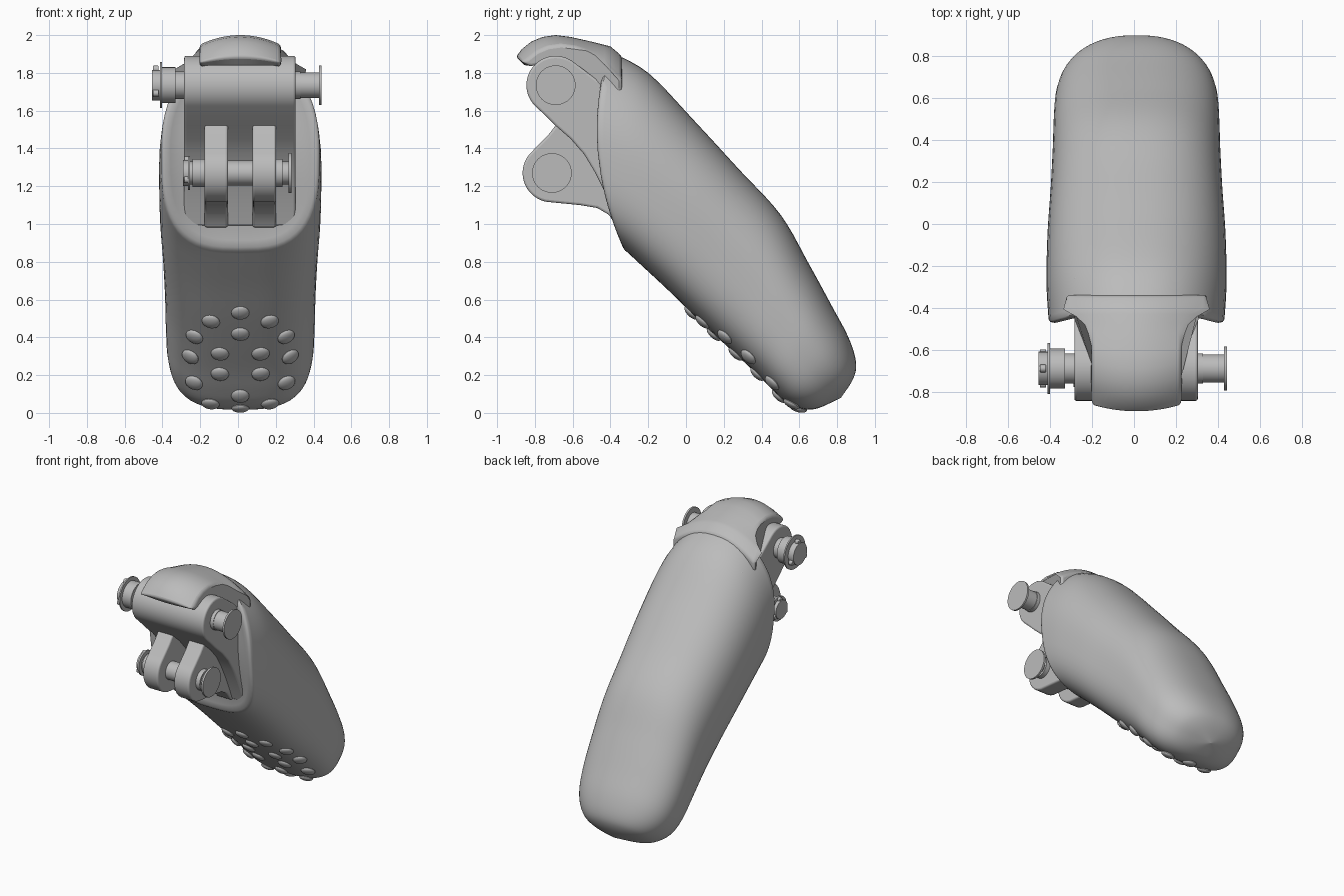
import bpy, bmesh, math
from mathutils import Vector
from mathutils.bvhtree import BVHTree

if "Cube" in bpy.data.objects:
    bpy.data.objects.remove(bpy.data.objects["Cube"])

CX = 0.012  # centre plane of the symmetric parts
grey = bpy.data.materials.new("plain_grey")
grey.use_nodes = True
grey.diffuse_color = (0.5, 0.5, 0.5, 1)
grey.node_tree.nodes["Principled BSDF"].inputs["Base Color"].default_value = grey.diffuse_color


def add_object(name, verts, faces, bevel=0.0, angle=35):
    mesh = bpy.data.meshes.new(name)
    mesh.from_pydata([tuple(v) for v in verts], [], faces)
    bm = bmesh.new()
    bm.from_mesh(mesh)
    bmesh.ops.recalc_face_normals(bm, faces=bm.faces)
    bm.to_mesh(mesh)
    bm.free()
    mesh.materials.append(grey)
    ob = bpy.data.objects.new(name, mesh)
    bpy.context.collection.objects.link(ob)
    if bevel:
        mod = ob.modifiers.new("rounded_edges", "BEVEL")
        mod.width, mod.segments = bevel, 3
        mod.limit_method = "ANGLE"
        mod.angle_limit = math.radians(40)
    bpy.ops.object.select_all(action="DESELECT")
    ob.select_set(True)
    bpy.context.view_layer.objects.active = ob
    bpy.ops.object.shade_smooth_by_angle(angle=math.radians(angle))
    return ob


def loft(rings, caps=True):
    """Verts and faces of a tube through closed rings of equal length."""
    n = len(rings[0])
    verts = [v for ring in rings for v in ring]
    faces = [(i * n + j, i * n + (j + 1) % n, (i + 1) * n + (j + 1) % n, (i + 1) * n + j)
             for i in range(len(rings) - 1) for j in range(n)]
    if caps:
        faces += [tuple(range(n))[::-1], tuple(range(len(verts) - n, len(verts)))]
    return verts, faces


def arc(cy, cz, r, start, end, steps=24):
    angles = [math.radians(start + (end - start) * i / steps) for i in range(steps + 1)]
    return [(cy + r * math.cos(a), cz + r * math.sin(a)) for a in angles]


def plate(name, profile, x0, x1, bevel):
    return add_object(name, *loft([[(x, y, z) for y, z in profile] for x in (x0, x1)]), bevel)


def turned(name, y, z, steps, sides=40):
    """Round part along x from (x, radius) steps."""
    rings = [[(x, y + r * math.cos(k * math.tau / sides), z + r * math.sin(k * math.tau / sides))
              for k in range(sides)] for x, r in steps]
    return add_object(name, *loft(rings))


# Body: back point, front point, half width and forward bow of each section
stations = [
    (-0.40, 1.91, -0.31, 0.85, 0.42, 0.10),
    (-0.20, 1.80, -0.24, 0.785, 0.43, 0.06),
    (0.05, 1.54, -0.10, 0.655, 0.425, 0.02),
    (0.28, 1.29, 0.06, 0.50, 0.41, 0),
    (0.50, 1.05, 0.22, 0.35, 0.40, 0),
    (0.65, 0.79, 0.36, 0.22, 0.395, 0),
    (0.77, 0.57, 0.46, 0.12, 0.385, 0),
    (0.86, 0.40, 0.54, 0.05, 0.35, 0),
    (0.90, 0.27, 0.62, 0.02, 0.28, 0),
    (0.885, 0.18, 0.70, 0.025, 0.18, 0),
    (0.82, 0.08, 0.82, 0.08, 0.002, 0),
]


def smooth_stations(pts, steps=5):
    out = []
    for i in range(len(pts) - 1):
        a, b, c, d = (pts[min(max(i + k, 0), len(pts) - 1)] for k in (-1, 0, 1, 2))
        for s in range(steps):
            t = s / steps
            out.append([q + 0.5 * t * (r - p + t * (2 * p - 5 * q + 4 * r - w + t * (3 * (q - r) + w - p)))
                        for p, q, r, w in zip(a, b, c, d)])
    return out + [pts[-1]]


def section(st, scale=1.0, shift=0.0, n=56):
    back, front = Vector((CX, st[0], st[1])), Vector((CX, st[2], st[3]))
    mid, half = (back + front) / 2, (back - front) / 2
    ring = []
    for k in range(n):
        a = k * math.tau / n
        c, s = math.cos(a), math.sin(a)
        power = 2 / (2.3 if c > 0 else 3.0)
        t = math.copysign(abs(c) ** power, c) * scale
        x = math.copysign(abs(s) ** power, s) * scale * st[4]
        ring.append(mid + half * t + Vector((x, shift - st[5] * (1 - t * t), 0)))
    return ring


rim = stations[0]
rings = [section(rim, 0.05, 0.03), section(rim, 0.5, 0.03), section(rim, 0.78, 0.02),
         section(rim, 0.88, 0.0), section(rim, 0.95, -0.012), section(rim, 0.985, -0.008)]
rings += [section(st) for st in smooth_stations(stations)]
body_verts, body_faces = loft(rings)
add_object("finger_body", body_verts, body_faces, angle=50)

# Grip bumps on the pad, seated on the body surface
surface = BVHTree.FromPolygons(body_verts, body_faces)
bumps = [(0, 0.535), (0.155, 0.485), (0, 0.425), (0.25, 0.39), (0.107, 0.32), (0.277, 0.28),
         (0.107, 0.215), (0.247, 0.155), (0, 0.105), (0.157, 0.055), (0, 0.025)]
for dx, z in bumps:
    for side in ((1, -1) if dx else (1,)):
        spot, normal, _, _ = surface.find_nearest(Vector((CX + side * dx, 0.6 - (z - 0.02) * 1.1, z)))
        turn = normal.to_track_quat("Z", "Y")
        dome = [[spot + turn @ Vector((0.048 * math.cos(e) * math.cos(k * math.tau / 20),
                                       0.048 * math.cos(e) * math.sin(k * math.tau / 20),
                                       0.022 * math.sin(e))) for k in range(20)]
                for e in (math.radians(d) for d in range(-85, 86, 17))]
        add_object("grip_bump", *loft(dome))

# Hood over the knuckle: y, z and how strongly the point follows the crown
hood = [(-0.90, 1.885, 0.6), (-0.87, 1.925, 1), (-0.82, 1.965, 1), (-0.76, 1.99, 1), (-0.69, 2.0, 1),
        (-0.61, 1.99, 1), (-0.52, 1.97, 1), (-0.47, 1.958, 1), (-0.43, 1.948, 1), (-0.40, 1.94, 1),
        (-0.34, 1.89, 1), (-0.34, 1.70, 0), (-0.40, 1.70, 0), (-0.43, 1.70, 0), (-0.47, 1.73, 0),
        (-0.55, 1.79, 0), (-0.70, 1.87, 0), (-0.80, 1.855, 0.2), (-0.85, 1.835, 0)]
rings = []
for i in range(17):
    u = i / 8 - 1
    ring = []
    for y, z, crown in hood:
        flare = min(max((y + 0.52) / 0.12, 0), 1) ** 2 * 0.12
        x = u * (0.215 + flare)
        ring.append((CX + x, y + 0.03 * u * u * (y < -0.6), z - 1.1 * x * x * crown))
    rings.append(ring)
add_object("knuckle_hood", *loft(rings), bevel=0.015, angle=45)

# Knuckle block with the round upper barrel
knuckle = arc(-0.69, 1.735, 0.155, 55, 225) + [
    (-0.74, 1.57), (-0.69, 1.52), (-0.61, 1.45), (-0.54, 1.37), (-0.48, 1.27),
    (-0.43, 1.17), (-0.39, 1.08), (-0.355, 0.99), (-0.25, 1.0), (-0.25, 1.72), (-0.44, 1.74)]
plate("knuckle_block", knuckle, -0.285, 0.305, 0.012)

# Pair of lower lugs
lug = arc(-0.71, 1.27, 0.155, 138, 260) + [
    (-0.56, 1.10), (-0.47, 1.085), (-0.41, 1.05), (-0.36, 0.98), (-0.28, 1.0), (-0.28, 1.4),
    (-0.58, 1.53), (-0.68, 1.535), (-0.73, 1.47)]
for side in (-1, 1):
    inner, outer = CX + side * 0.065, CX + side * 0.19
    plate("lower_lug", lug, min(inner, outer), max(inner, outer), 0.012)

# Upper hinge pin with washer, clip and head
turned("upper_pin", -0.69, 1.735, [
    (-0.455, 0.06), (-0.455, 0.08), (-0.412, 0.08), (-0.412, 0.122), (-0.402, 0.122), (-0.402, 0.095),
    (-0.33, 0.095), (-0.33, 0.072), (0.33, 0.072), (0.33, 0.068), (0.43, 0.068), (0.43, 0.105),
    (0.443, 0.105)])

# Lower hinge pin with clip and head
turned("lower_pin", -0.71, 1.27, [
    (-0.29, 0.05), (-0.29, 0.068), (-0.266, 0.068), (-0.266, 0.09), (-0.254, 0.09), (-0.254, 0.06),
    (-0.24, 0.06), (-0.24, 0.075), (-0.17, 0.075), (-0.17, 0.066), (0.19, 0.066), (0.19, 0.075),
    (0.235, 0.075), (0.235, 0.06), (0.268, 0.06), (0.268, 0.105), (0.282, 0.105)])

# Split clip prongs at the end of each pin
for y, z, x, reach in ((-0.69, 1.735, -0.45, 0.085), (-0.71, 1.27, -0.285, 0.07)):
    for k in range(3):
        a = math.radians(90 + 120 * k)
        tip = arc(y + reach * math.cos(a), z + reach * math.sin(a), 0.018, 0, 330, 11)
        plate("clip_prong", tip, x, x + 0.03, 0.004)
